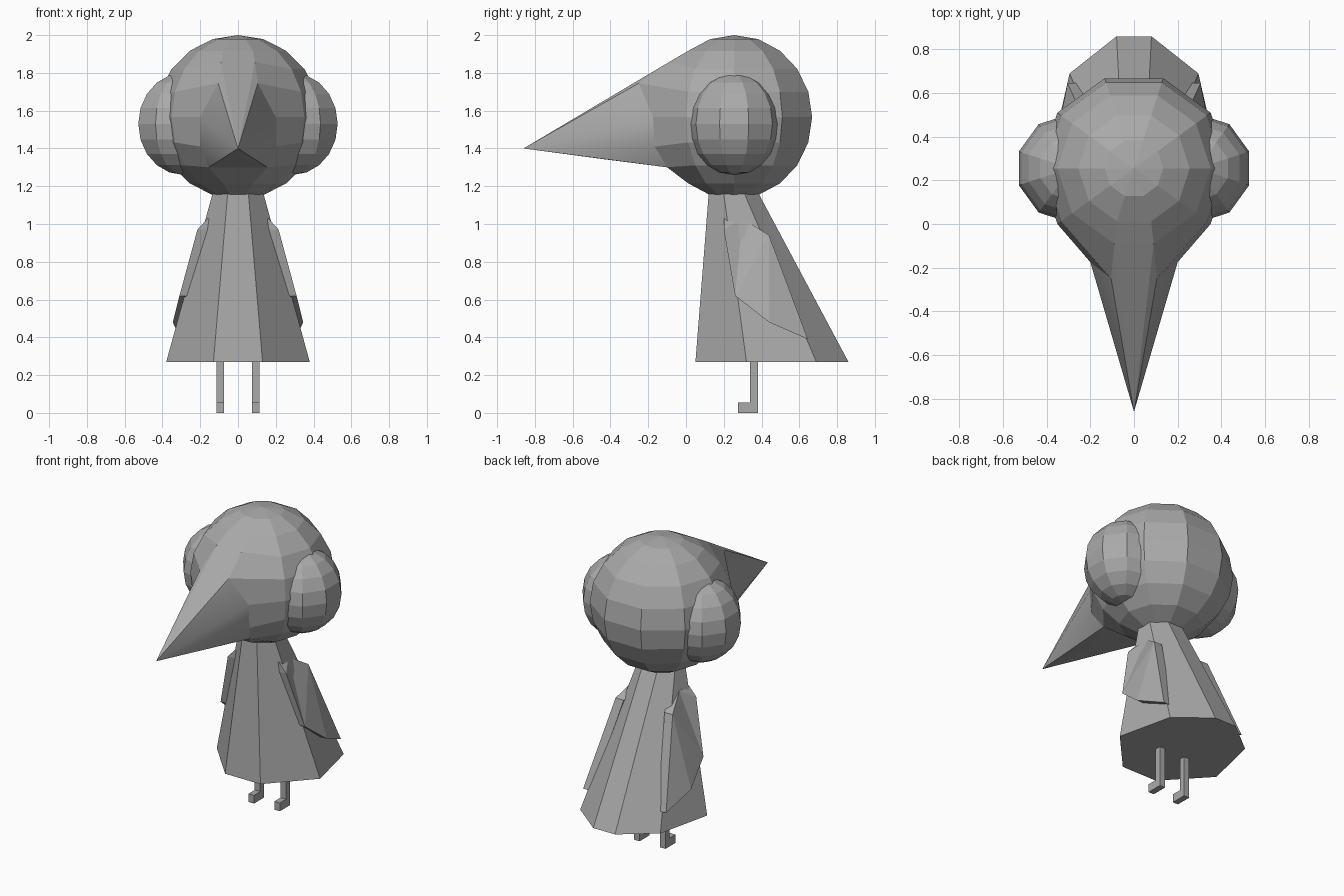
import bpy, bmesh
from math import radians
from mathutils import Matrix, Vector

cube = bpy.data.objects.get("Cube")
if cube:
    bpy.data.objects.remove(cube, do_unlink=True)

GREY = (0.4, 0.4, 0.4, 1)
grey = bpy.data.materials.new("plain_grey")
grey.use_nodes = True
grey.diffuse_color = GREY
grey.node_tree.nodes["Principled BSDF"].inputs["Base Color"].default_value = GREY


def finish(name, bm):
    bmesh.ops.recalc_face_normals(bm, faces=bm.faces)
    mesh = bpy.data.meshes.new(name)
    bm.to_mesh(mesh)
    bm.free()
    mesh.materials.append(grey)
    obj = bpy.data.objects.new(name, mesh)
    bpy.context.collection.objects.link(obj)
    return obj


def ball(bm, center, size, turn):
    place = (Matrix.Translation(center) @ Matrix.Diagonal((*size, 1))
             @ Matrix.Rotation(radians(turn), 4, "Z"))
    return bmesh.ops.create_uvsphere(bm, u_segments=10, v_segments=10, radius=1, matrix=place)


def loft(bm, lower, upper):
    a, b = [[bm.verts.new(p) for p in ring] for ring in (lower, upper)]
    bm.faces.new(a)
    bm.faces.new(b)
    for i in range(len(a)):
        j = (i + 1) % len(a)
        bm.faces.new((a[i], a[j], b[j], b[i]))


def mirrored(points):
    return points + [(-x, y, z) for x, y, z in reversed(points)]


# Head: a ten-sided ball whose front column is drawn out into the beak
bm = bmesh.new()
R, MID = 0.434, Vector((0, 0.255, 1.566))
ball(bm, MID, (R, R, R), 18)
bm.verts.ensure_lookup_table()


def front_vert(side, z):
    goal = [v for v in bm.verts if v.co.x * side > 0.02 and v.co.y < MID.y
            and abs(v.co.z - z) < 0.02]
    return min(goal, key=lambda v: abs(v.co.x))


beak_root = [(1.821, (0.09, -0.09, 1.857)), (1.70, (0.105, -0.25, 1.745)),
             (1.566, (0.2, -0.175, 1.566)), (1.432, (0.2, -0.165, 1.41)),
             (1.311, (0.155, -0.1, 1.30))]
sides = [[front_vert(s, z) for z, _ in beak_root] for s in (-1, 1)]
root = set(sides[0] + sides[1])
front = [f for f in bm.faces if all(v in root for v in f.verts)]
bmesh.ops.delete(bm, geom=front, context="FACES")
for s, column in zip((-1, 1), sides):
    for v, (_, (x, y, z)) in zip(column, beak_root):
        v.co = (s * x, y, z)

# Beak: fan of faces to the tip, with a pinched underside
tip = bm.verts.new((0, -0.86, 1.4))
chin = bm.verts.new((0, -0.45, 1.345))
for column in sides:
    for i in range(4):
        bm.faces.new((tip, column[i], column[i + 1])).smooth = i > 0
    bm.faces.new((tip, column[-1], chin))
bm.faces.new((tip, sides[0][0], sides[1][0]))
bm.faces.new((chin, sides[0][-1], sides[1][-1]))
finish("head_and_beak", bm)

# Robe: eight-sided skirt that flares towards the back
bm = bmesh.new()
hem = mirrored([(0.13, 0.05, 0.27), (0.38, 0.32, 0.27),
                (0.295, 0.69, 0.27), (0.08, 0.86, 0.27)])
collar = mirrored([(0.055, 0.12, 1.16), (0.135, 0.2, 1.16),
                   (0.135, 0.31, 1.16), (0.055, 0.385, 1.16)])
loft(bm, hem, collar)
finish("robe", bm)

# Paired parts
ARM = [(0.16, 0.2, 1.03), (0.16, 0.3, 1.03), (0.21, 0.44, 0.94),
       (0.305, 0.645, 0.39), (0.345, 0.44, 0.48), (0.31, 0.26, 0.62), (0.215, 0.2, 0.97)]
LEG = [(0.34, 0.28), (0.34, 0.055), (0.275, 0.055), (0.275, 0), (0.38, 0), (0.38, 0.28)]
for s, side in ((1, "left"), (-1, "right")):
    # Round side bun
    bm = bmesh.new()
    ball(bm, (s * 0.29, 0.255, 1.53), (0.25, 0.25, 0.27), 0)
    finish(side + "_side_bun", bm)

    # Sleeve lying on the robe
    bm = bmesh.new()
    loft(bm, [(s * x, y, z) for x, y, z in ARM], [(s * (x - 0.06), y, z) for x, y, z in ARM])
    bmesh.ops.triangulate(bm, faces=[f for f in bm.faces if len(f.verts) > 4])
    finish(side + "_sleeve", bm)

    # Leg and foot in one bent profile
    bm = bmesh.new()
    loft(bm, [(s * 0.075, y, z) for y, z in LEG], [(s * 0.115, y, z) for y, z in LEG])
    finish(side + "_leg", bm)
